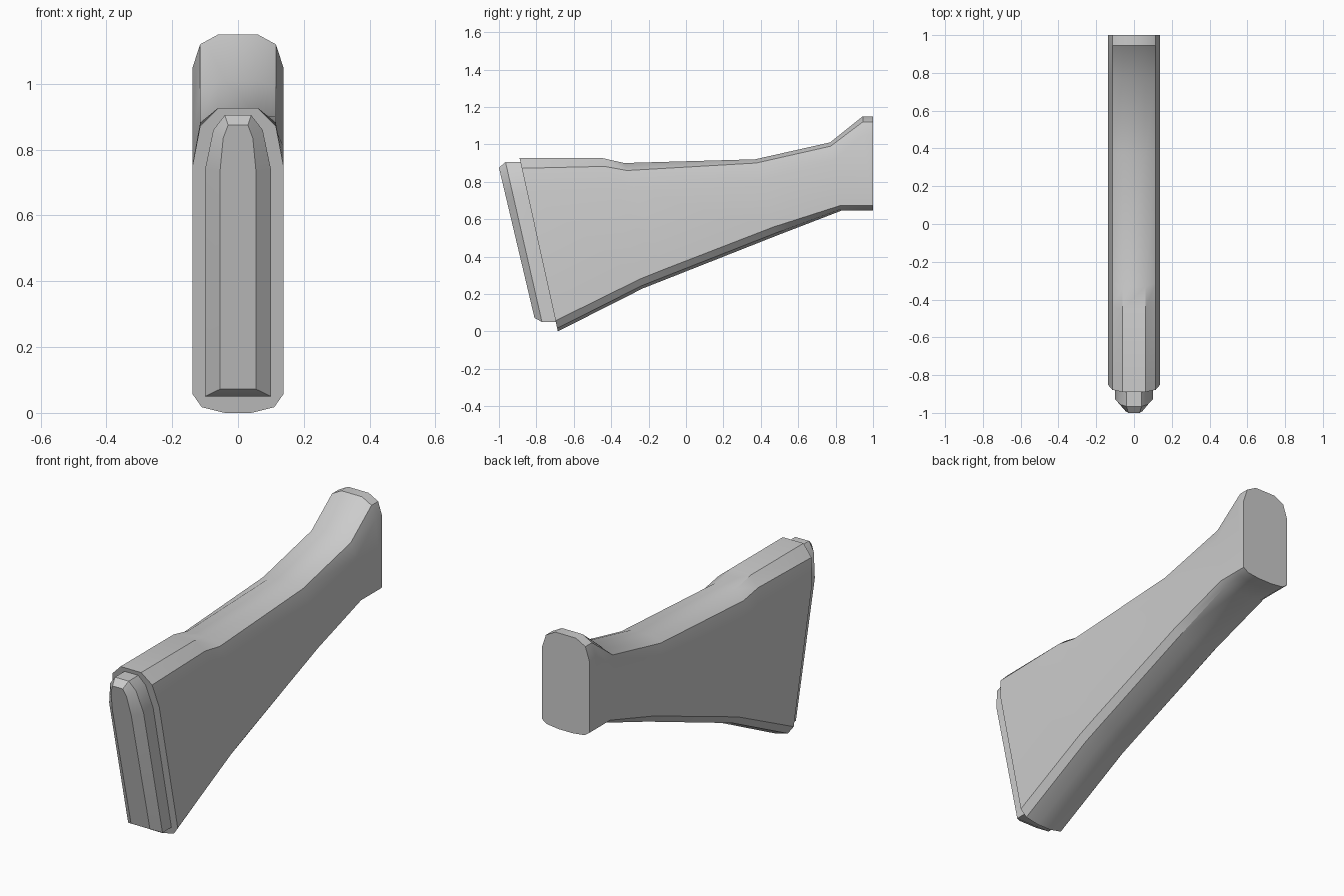
import bpy, bmesh, math

if "Cube" in bpy.data.objects:
    bpy.data.objects.remove(bpy.data.objects["Cube"])


def loft(name, rings):
    """Skin a list of equal-length closed rings and cap both ends."""
    bm = bmesh.new()
    rows = [[bm.verts.new(p) for p in ring] for ring in rings]
    n = len(rows[0])
    for a, b in zip(rows, rows[1:]):
        for i in range(n):
            j = (i + 1) % n
            bm.faces.new((a[i], a[j], b[j], b[i]))
    bm.faces.new(rows[0])
    bm.faces.new(rows[-1])
    bmesh.ops.recalc_face_normals(bm, faces=bm.faces)
    me = bpy.data.meshes.new(name)
    bm.to_mesh(me)
    bm.free()
    ob = bpy.data.objects.new(name, me)
    bpy.context.collection.objects.link(ob)
    bpy.context.view_layer.objects.active = ob
    ob.select_set(True)
    bpy.ops.object.shade_smooth_by_angle(angle=math.radians(30))
    ob.select_set(False)
    return ob


def slanted_ring(half, top, bottom):
    """Mirror a half outline of (x, z) and lean it along the top-bottom line."""
    (ty, tz), (by, bz) = top, bottom
    pts = half + [(-x, z) for x, z in reversed(half)]
    return [(x, ty + (by - ty) * (tz - z) / (tz - bz), z) for x, z in pts]


# Stock body: top (y, z), bottom (y, z), drop to upper bevel, drop to side, lower bevel
stations = [
    ((-0.89, 0.927), (-0.685, 0.0), 0.055, 0.175, 0.057),
    ((-0.45, 0.927), (-0.23, 0.23), 0.045, 0.17, 0.05),
    ((-0.33, 0.90), (-0.10, 0.281), 0.04, 0.15, 0.05),
    ((0.37, 0.92), (0.48, 0.51), 0.02, 0.11, 0.048),
    ((0.77, 1.01), (0.83, 0.645), 0.02, 0.10, 0.028),
    ((0.945, 1.15), (0.945, 0.645), 0.03, 0.10, 0.028),
    ((1.0, 1.15), (1.0, 0.645), 0.03, 0.10, 0.028),
]
body = []
for top, bot, bevel, side, low in stations:
    t, b = top[1], bot[1]
    half = [(0.06, t), (0.115, t - bevel), (0.138, t - side),
            (0.138, b + low), (0.11, b + low * 0.3), (0.04, b)]
    body.append(slanted_ring(half, top, bot))
loft("stock_body", body)

# Butt pad: straight wall, then a bevel in to a narrow front face
wall = [(0.04, 0.905), (0.075, 0.86), (0.10, 0.74), (0.10, 0.05)]
face = [(0.03, 0.875), (0.045, 0.835), (0.055, 0.73), (0.055, 0.072)]
loft("butt_pad", [
    slanted_ring(wall, (-0.87, 0.905), (-0.68, 0.05)),
    slanted_ring(wall, (-0.965, 0.905), (-0.77, 0.05)),
    slanted_ring(face, (-1.0, 0.875), (-0.81, 0.072)),
])
